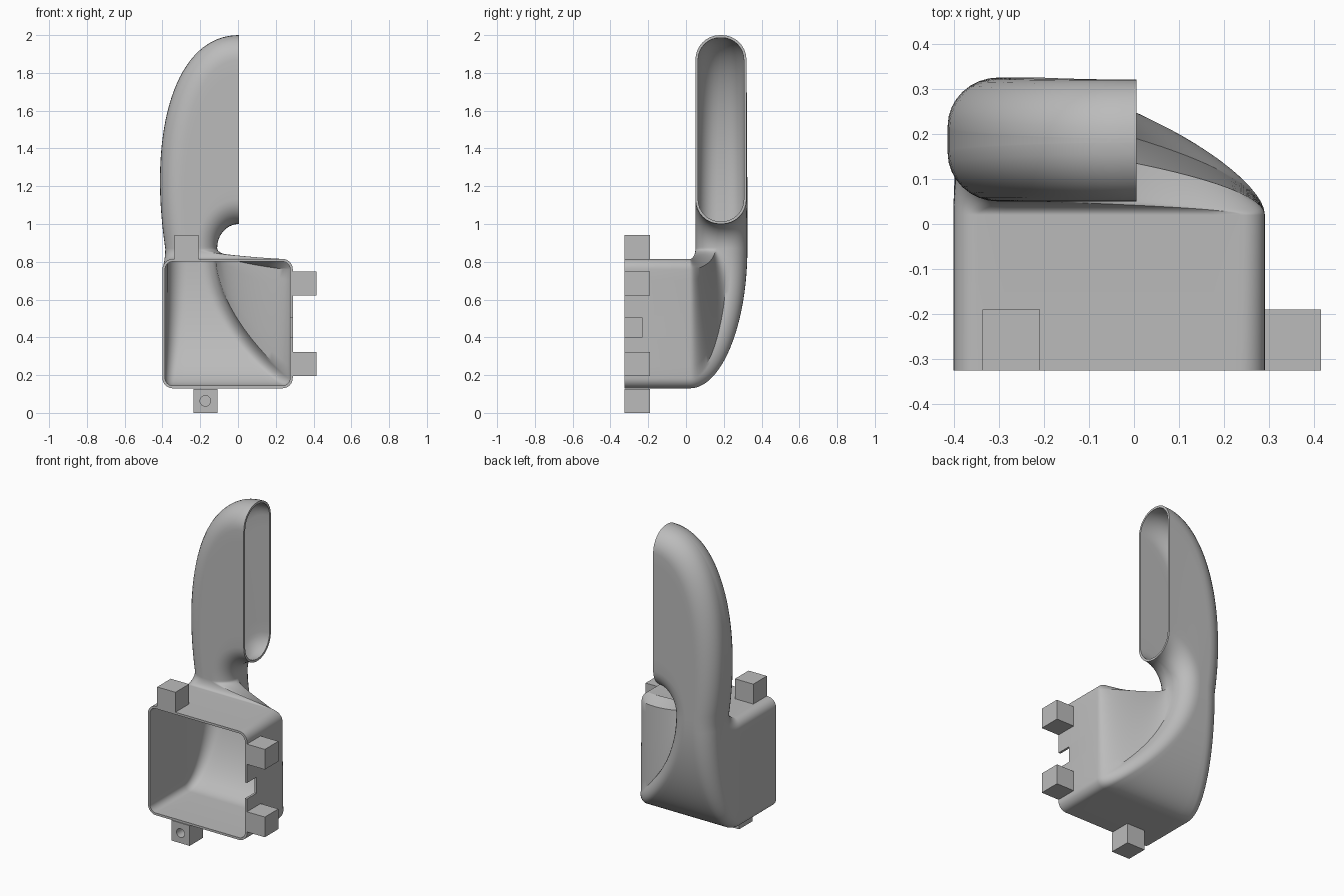
import bpy, bmesh, math
from mathutils import Vector

cube = bpy.data.objects.get("Cube")
if cube:
    bpy.data.objects.remove(cube, do_unlink=True)

plastic = bpy.data.materials.new("grey plastic")
plastic.use_nodes = True
GREY = (0.5, 0.5, 0.5, 1)
plastic.diffuse_color = GREY
plastic.node_tree.nodes["Principled BSDF"].inputs["Base Color"].default_value = GREY


def add_object(name, bm):
    bmesh.ops.recalc_face_normals(bm, faces=bm.faces)
    mesh = bpy.data.meshes.new(name)
    bm.to_mesh(mesh)
    bm.free()
    mesh.materials.append(plastic)
    obj = bpy.data.objects.new(name, mesh)
    bpy.context.collection.objects.link(obj)
    return obj


def activate(obj):
    bpy.ops.object.select_all(action='DESELECT')
    obj.select_set(True)
    bpy.context.view_layer.objects.active = obj


def box(name, lo, hi):
    bm = bmesh.new()
    bmesh.ops.create_cube(bm, size=1)
    for v in bm.verts:
        v.co = [a + (b - a) * (c + 0.5) for a, b, c in zip(lo, hi, v.co)]
    return add_object(name, bm)


def cut(obj, cutter):
    mod = obj.modifiers.new("cut", 'BOOLEAN')
    mod.operation = 'DIFFERENCE'
    mod.solver = 'EXACT'
    mod.object = cutter
    activate(obj)
    bpy.ops.object.modifier_apply(modifier=mod.name)
    bpy.data.objects.remove(cutter, do_unlink=True)


def rounded_rect(u0, u1, v0, v1, r, arc=8, side=10):
    """Matching point loops: four corner arcs joined by divided sides."""
    corners = [(u1 - r, v1 - r), (u0 + r, v1 - r), (u0 + r, v0 + r), (u1 - r, v0 + r)]
    pts = []
    for i, (cu, cv) in enumerate(corners):
        for j in range(arc + 1):
            a = math.pi / 2 * (i + j / arc)
            pts.append(Vector((cu + r * math.cos(a), cv + r * math.sin(a))))
        a = math.pi / 2 * (i + 1)
        nxt = Vector(corners[(i + 1) % 4]) + r * Vector((math.cos(a), math.sin(a)))
        last = pts[-1].copy()
        pts += [last.lerp(nxt, k / side) for k in range(1, side)]
    return pts


def bezier(p, t):
    s = 1 - t
    return p[0] * s**3 + p[1] * 3 * s * s * t + p[2] * 3 * s * t * t + p[3] * t**3


# Three matching sections: box mouth (facing y), neck (facing z), outlet (facing x)
FRONT, BACK, NECK_Z = -0.325, 0.02, 0.87
mouth = [Vector((u, BACK, -v)) for u, v in rounded_rect(-0.4, 0.29, -0.815, -0.13, 0.055)]
neck = [Vector((u, v, NECK_Z)) for u, v in rounded_rect(-0.385, -0.11, 0.05, 0.325, 0.105)]
outlet = [Vector((0.005, v, -u)) for u, v in rounded_rect(-2.0, -1.0, 0.05, 0.32, 0.13)]

lower, upper = [], []
for m, n, o in zip(mouth, neck, outlet):
    # quarter-ellipse sweep from the box up into the neck
    lower.append((m, m + Vector((0, 0.55 * (n.y - m.y), 0)),
                  n - Vector((0, 0, 0.55 * (n.z - m.z))), n))
    # sweep from the neck sideways to the tall outlet, fuller on the outside
    rise, run = o.z - n.z, o.x - n.x
    full = (rise / 1.13) ** 2
    upper.append((n, n + Vector((-0.095 * full, 0, 0.56 * rise)),
                  o - Vector((run * (0.55 + 0.31 * full), 0, 0)), o))

rings = [[Vector((p.x, FRONT, p.z)) for p in mouth]]
rings += [[bezier(c, i / 24) for c in lower] for i in range(25)]
rings += [[bezier(c, i / 32) for c in upper] for i in range(1, 33)]

bm = bmesh.new()
loops = [[bm.verts.new(p) for p in ring] for ring in rings]
count = len(mouth)
for a, b in zip(loops, loops[1:]):
    for i in range(count):
        j = (i + 1) % count
        bm.faces.new((a[i], a[j], b[j], b[i]))
duct = add_object("duct_shell", bm)

# Wall thickness, inwards
centre = Vector((-0.055, 0, 0.47))
first = duct.data.polygons[0]
if first.normal.dot(first.center - centre) < 0:
    duct.data.flip_normals()
wall = duct.modifiers.new("wall", 'SOLIDIFY')
wall.thickness = 0.014
wall.offset = -1
activate(duct)
bpy.ops.object.modifier_apply(modifier=wall.name)

# Cable notch in the side wall
cut(duct, box("notch_cutter", (0.25, -0.4, 0.402), (0.33, -0.23, 0.503)))
activate(duct)
bpy.ops.object.shade_smooth_by_angle(angle=math.radians(32))

# Screw lugs around the box mouth, each with a blind hole
LUGS = {
    "top_lug": (-0.272, 0.877),
    "bottom_lug": (-0.173, 0.0635),
    "upper_side_lug": (0.351, 0.684),
    "lower_side_lug": (0.351, 0.258),
}
HALF = 0.0635
for name, (x, z) in LUGS.items():
    lug = box(name, (x - HALF, FRONT, z - HALF), (x + HALF, -0.19, z + HALF))
    bm = bmesh.new()
    bmesh.ops.create_cone(bm, cap_ends=True, segments=24, radius1=0.028, radius2=0.028, depth=0.2)
    for v in bm.verts:
        v.co = (x + v.co.x, FRONT + v.co.z, z + v.co.y)
    cut(lug, add_object("hole_cutter", bm))
    activate(lug)
    bpy.ops.object.shade_smooth_by_angle(angle=math.radians(32))
